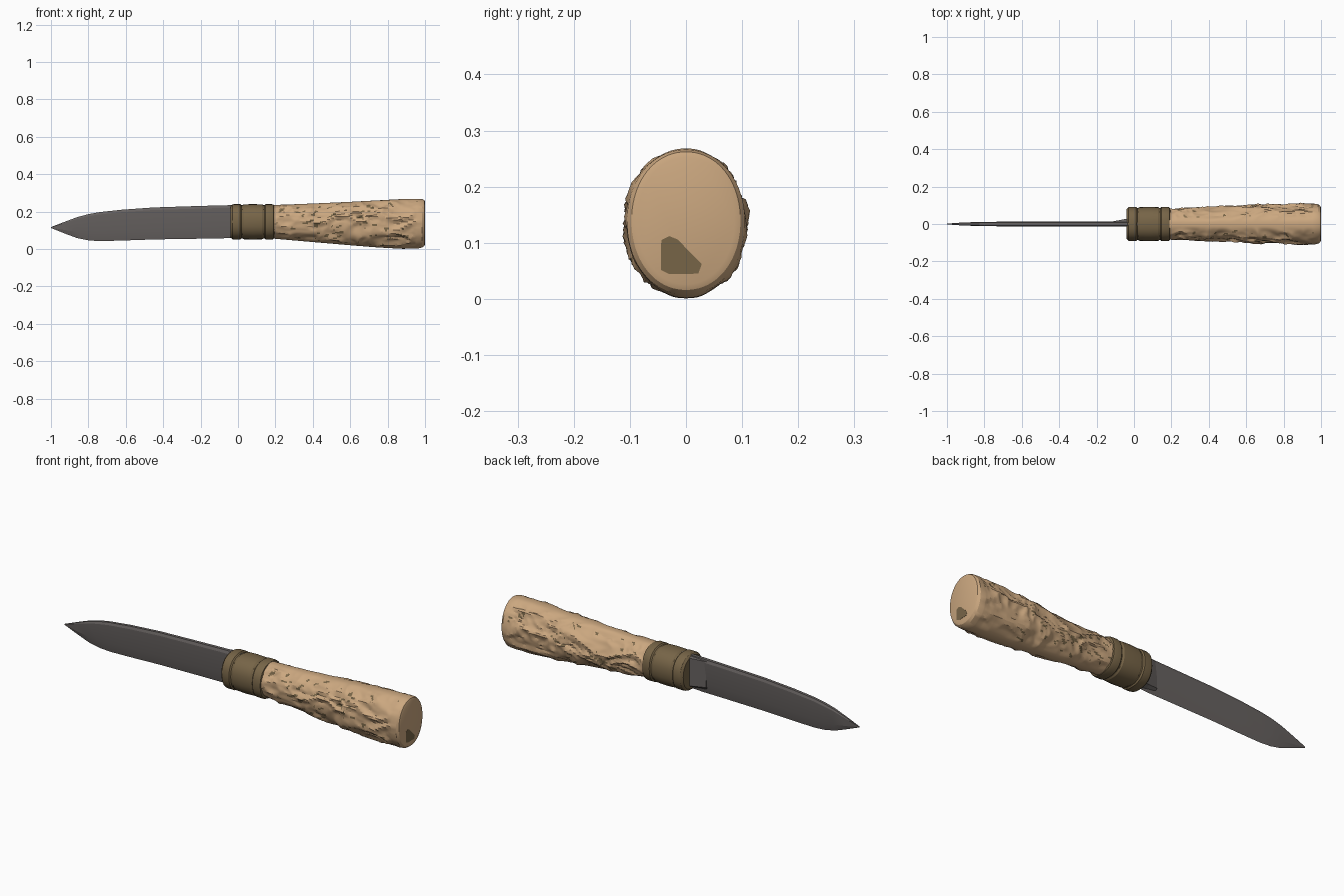
import bpy, math
from mathutils import Vector, noise

if "Cube" in bpy.data.objects:
    bpy.data.objects.remove(bpy.data.objects["Cube"])


def material(name, rgb):
    m = bpy.data.materials.new(name)
    m.diffuse_color = (*rgb, 1)
    m.use_nodes = True
    m.node_tree.nodes["Principled BSDF"].inputs["Base Color"].default_value = m.diffuse_color
    return m


WOOD = material("carved tan", (0.60, 0.39, 0.215))
BRASS = material("dark bronze", (0.185, 0.13, 0.064))
STEEL = material("grey steel", (0.135, 0.122, 0.118))


def interp(table, x):
    """Linear interpolation in rows of (x, a, b, ...)."""
    for p, q in zip(table, table[1:]):
        if x <= q[0]:
            t = max(0, (x - p[0]) / (q[0] - p[0]))
            return [u + (v - u) * t for u, v in zip(p[1:], q[1:])]
    return list(table[-1][1:])


def loft(name, rings, mats, angle=30):
    """Skin a list of equal-length closed rings running along +x."""
    n = len(rings[0])
    verts = [v for r in rings for v in r]
    faces = [tuple(range(n))[::-1]]
    for i in range(len(rings) - 1):
        for j in range(n):
            k = (j + 1) % n
            faces.append((i * n + j, i * n + k, (i + 1) * n + k, (i + 1) * n + j))
    faces.append(tuple(range((len(rings) - 1) * n, len(rings) * n)))
    me = bpy.data.meshes.new(name)
    me.from_pydata(verts, [], faces)
    for m in mats:
        me.materials.append(m)
    ob = bpy.data.objects.new(name, me)
    bpy.context.collection.objects.link(ob)
    bpy.ops.object.select_all(action='DESELECT')
    ob.select_set(True)
    bpy.context.view_layer.objects.active = ob
    bpy.ops.object.mode_set(mode='EDIT')
    bpy.ops.mesh.select_all(action='SELECT')
    bpy.ops.mesh.normals_make_consistent(inside=False)
    bpy.ops.object.mode_set(mode='OBJECT')
    bpy.ops.object.shade_smooth_by_angle(angle=math.radians(angle))
    return ob


def oval(x, lo, hi, w, n, power=1.0):
    """Oval ring between heights lo and hi with half width w."""
    def s(v):
        return math.copysign(abs(v) ** power, v)
    pts = []
    for j in range(n):
        a = 2 * math.pi * j / n
        pts.append((x, w * s(math.cos(a)), (lo + hi) / 2 + (hi - lo) / 2 * s(math.sin(a))))
    return pts


# Blade: x, edge height, spine height, half thickness
blade = [(-1.0, 0.112, 0.117, 0.002), (-0.93, 0.084, 0.144, 0.007),
         (-0.86, 0.058, 0.170, 0.010), (-0.80, 0.046, 0.186, 0.012),
         (-0.74, 0.042, 0.197, 0.012), (-0.62, 0.045, 0.210, 0.013),
         (-0.45, 0.051, 0.222, 0.013), (-0.20, 0.055, 0.230, 0.014),
         (-0.10, 0.056, 0.233, 0.014), (0.02, 0.062, 0.235, 0.014)]
rings = []
for x, lo, hi, t in blade:
    h = hi - lo
    rings.append([(x, 0, lo), (x, t * 0.8, lo + 0.3 * h), (x, t, hi - 0.08 * h),
                  (x, t * 0.6, hi), (x, -t * 0.6, hi), (x, -t, hi - 0.08 * h),
                  (x, -t * 0.8, lo + 0.3 * h)])
loft("blade", rings, [STEEL], 12)

# Flared shoulder on the back of the blade root
loft("blade_shoulder", [
    [(x, 0, lo), (x, y, lo + 0.015), (x, y, hi - 0.006), (x, 0, hi)]
    for x, y, lo, hi in ((-0.125, 0.012, 0.075, 0.231), (-0.07, 0.022, 0.07, 0.232),
                         (-0.02, 0.032, 0.065, 0.233))], [STEEL], 12)

# Bronze collar with two raised end bands and cut grooves
collar = [(-0.04, 0.012), (-0.03, 0.002), (-0.02, 0.0), (0.012, 0.0), (0.018, 0.006),
          (0.024, 0.006), (0.030, 0.002), (0.080, 0.0), (0.130, 0.002), (0.136, 0.006),
          (0.142, 0.006), (0.148, 0.0), (0.180, 0.0), (0.190, 0.003), (0.195, 0.014)]
loft("collar", [oval(x, 0.05 + d, 0.240 + d * -1, 0.092 - d, 28, 0.88) for x, d in collar],
     [BRASS], 25)

# Carved handle: x, bottom, top, half width
outline = [(0.17, 0.057, 0.235, 0.084), (0.25, 0.050, 0.237, 0.086),
           (0.40, 0.037, 0.243, 0.092), (0.60, 0.020, 0.252, 0.104),
           (0.75, 0.008, 0.260, 0.108), (0.88, 0.001, 0.267, 0.112),
           (0.96, 0.002, 0.268, 0.110), (0.985, 0.008, 0.266, 0.105),
           (0.996, 0.016, 0.262, 0.097), (1.0, 0.026, 0.252, 0.086)]
N, STEPS = 80, 150


def relief(p):
    """Depth of carving: broad slanted forms with crisp folds."""
    q = Vector((p.x * 6 + p.z * 5, p.y * 7, p.z * 13 - p.x * 3))
    q += 0.5 * noise.noise_vector(q * 0.7)
    fold = abs(noise.noise(q))
    fine = abs(noise.noise(q * 2.3 + Vector((9, 4, 2))))
    return 0.032 * min(fold, 0.4) + 0.010 * fine


xs = [0.17 + 0.79 * i / STEPS for i in range(STEPS + 1)] + [0.985, 0.996, 1.0]
rings = []
for x in xs:
    lo, hi, w = interp(outline, x)
    c = (lo + hi) / 2
    fade = min(1, (x - 0.17) / 0.08) * min(1, max(0, (0.985 - x) / 0.06))
    ring = []
    for p in oval(x, lo, hi, w, N, 0.96):
        v = Vector(p)
        side = min(1, max(0, (abs(v.y) / w - 0.2) / 0.35))  # top and belly stay plain
        out = Vector((0, v.y, v.z - c)).normalized()
        ring.append(v + out * fade * side * (0.004 - relief(v)))
    rings.append(ring)
handle = loft("handle", rings, [WOOD, BRASS], 24)

# Dark worn streaks left in the carving
for f in handle.data.polygons:
    p = f.center
    if len(f.vertices) == 4 and p.x < 0.96 and abs(p.y) > 0.035:
        s = noise.noise(Vector((p.x * 22 + p.z * 18, p.y * 30, p.z * 75 - p.x * 25)))
        patch = noise.noise(p * 9 + Vector((3, 1, 7)))
        if s > 0.36 and patch > 0.02:
            f.material_index = 1

# Dark worn patch on the butt
spot = [(-0.045, 0.052), (-0.030, 0.044), (0.022, 0.045), (0.028, 0.062),
        (-0.015, 0.106), (-0.030, 0.112), (-0.044, 0.105)]
loft("butt_patch", [[(x, y, z) for y, z in spot] for x in (0.998, 1.001)], [BRASS])
